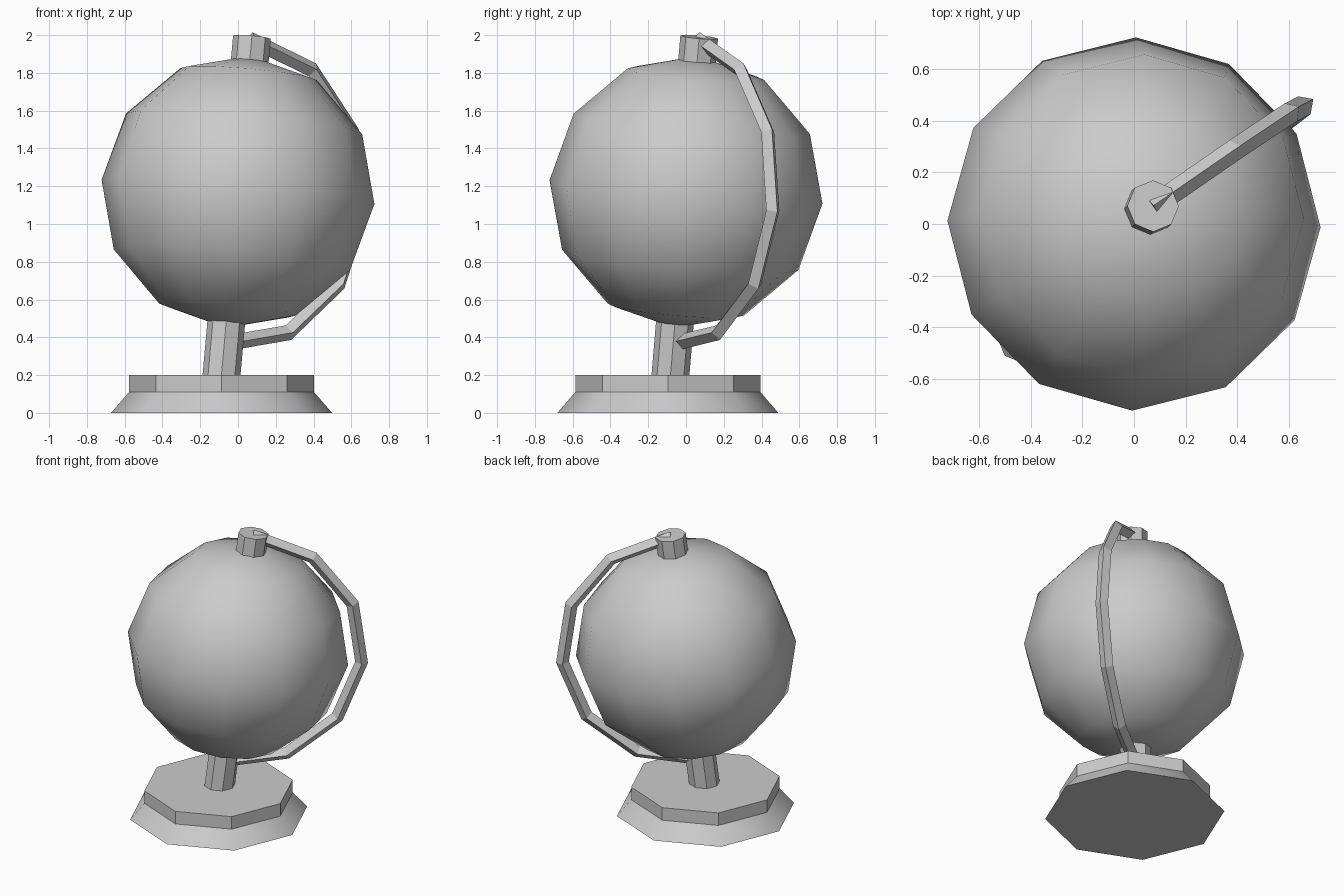
import bpy, bmesh
from math import cos, sin, pi, radians
from mathutils import Vector, Matrix

if "Cube" in bpy.data.objects:
    bpy.data.objects.remove(bpy.data.objects["Cube"])

CENTRE = Vector((0, 0, 1.17))
AXIS = Vector((0.09, 0.085, 1)).normalized()
TILT = Vector((0, 0, 1)).rotation_difference(AXIS).to_matrix().to_4x4()


def make(name, bm, smooth_angle=None):
    bmesh.ops.recalc_face_normals(bm, faces=bm.faces)
    mesh = bpy.data.meshes.new(name)
    bm.to_mesh(mesh)
    bm.free()
    ob = bpy.data.objects.new(name, mesh)
    bpy.context.collection.objects.link(ob)
    if smooth_angle:
        bpy.ops.object.select_all(action='DESELECT')
        ob.select_set(True)
        bpy.context.view_layer.objects.active = ob
        bpy.ops.object.shade_smooth_by_angle(angle=radians(smooth_angle))
    return ob


def octagon_block(name, r1, r2, depth, matrix, smooth_angle=None):
    bm = bmesh.new()
    bmesh.ops.create_cone(bm, cap_ends=True, segments=8, radius1=r1,
                          radius2=r2, depth=depth, matrix=matrix)
    return make(name, bm, smooth_angle)


# Stepped base: flared foot and plinth
BX, BY = -0.087, -0.096
octagon_block("base_foot", 0.585, 0.49, 0.11,
              Matrix.Translation((BX, BY, 0.055)), 44)
octagon_block("base_plinth", 0.49, 0.49, 0.09,
              Matrix.Translation((BX, BY, 0.155)))

# Tilted spindle running through the globe, from the base to the top cap
low = CENTRE - AXIS * 1.0
high = CENTRE + AXIS * 0.826
octagon_block("spindle", 0.1, 0.1, (high - low).length,
              Matrix.Translation((low + high) / 2) @ TILT)

# Globe
bm = bmesh.new()
bmesh.ops.create_uvsphere(bm, u_segments=12, v_segments=6, radius=0.725,
                          matrix=Matrix.Translation(CENTRE) @ TILT
                          @ Matrix.Rotation(radians(-0.8), 4, 'Z'))
make("globe", bm, 60)

# Support arm: half a twelve-sided ring with a diamond section
side = Vector((cos(radians(35)), sin(radians(35)), 0))
side = (side - AXIS * side.dot(AXIS)).normalized()
normal = AXIS.cross(side)
bm = bmesh.new()
rings = []
for i in range(7):
    a = pi / 2 - i * pi / 6
    radial = side * cos(a) + AXIS * sin(a)
    c = CENTRE + radial * 0.81
    rings.append([bm.verts.new(c + 0.042 * (radial * cos(k * pi / 2)
                                            + normal * sin(k * pi / 2)))
                  for k in range(4)])
for r, s in zip(rings, rings[1:]):
    for k in range(4):
        n = (k + 1) % 4
        bm.faces.new((r[k], r[n], s[n], s[k]))
bm.faces.new(rings[0])
bm.faces.new(rings[-1])
make("support_arm", bm)
